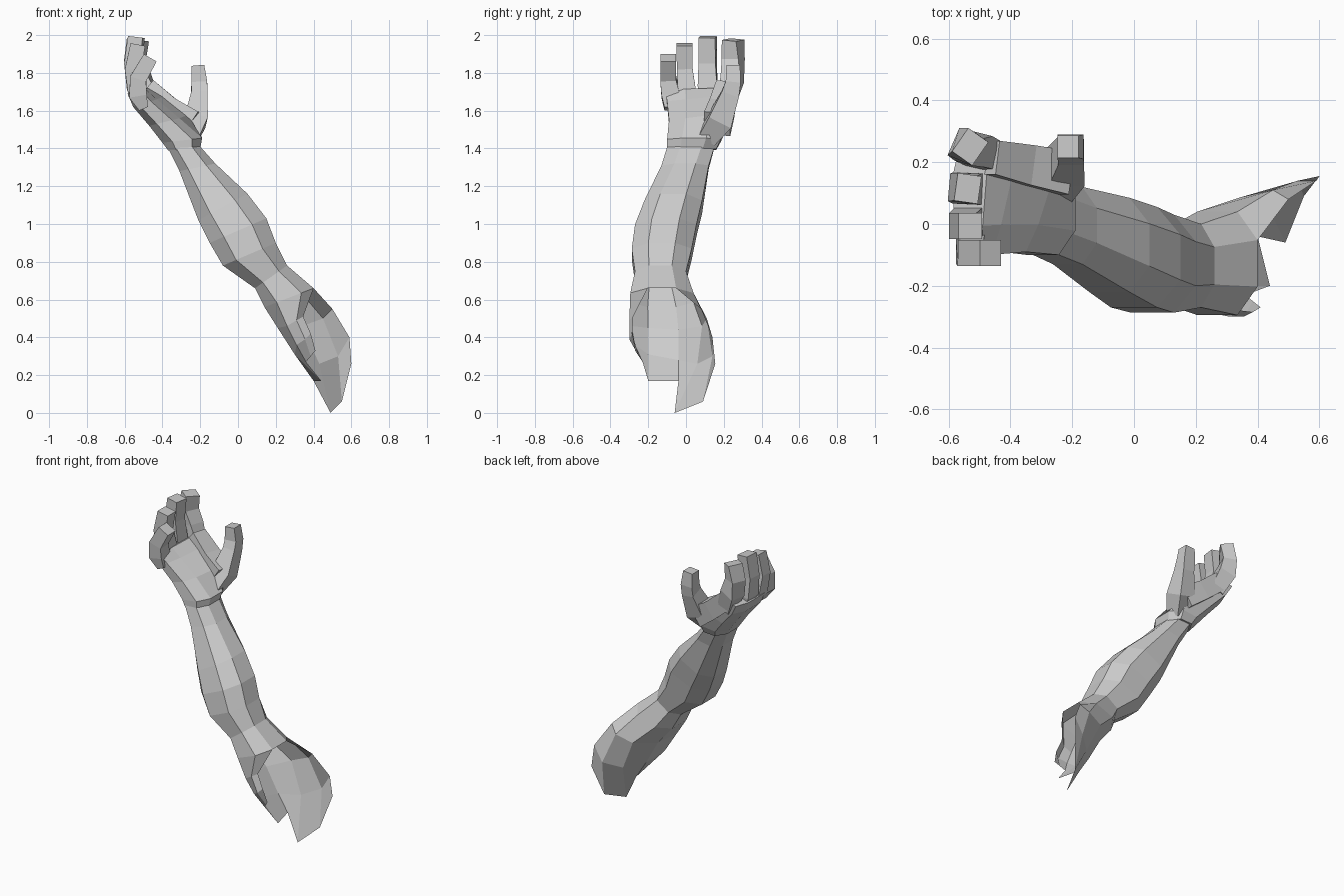
import bpy, bmesh, math
from mathutils import Vector, Matrix

OCT = [(1, -.45), (1, .45), (.5, 1), (-.5, 1), (-1, .45), (-1, -.45), (-.5, -1), (.5, -1)]


def ring(lx, lz, rx, rz, y0, y1, lift=0):
    """Octagon section between an outer (l) and inner (r) side point, y0..y1 wide.
    lift raises the inner side towards y1 (the thumb side)."""
    cx, cz, cy = (lx + rx) / 2, (lz + rz) / 2, (y0 + y1) / 2
    out = []
    for a, b in OCT:
        k = lift * max(b, 0) if a > 0 else 0
        out.append((cx + a * (rx - lx) / 2 + k, cy + b * (y1 - y0) / 2,
                    cz + a * (rz - lz) / 2 + k * .4))
    return out


def loft(name, rows, closed=True, caps=(False, False)):
    bm = bmesh.new()
    vs = [[bm.verts.new(p) for p in r] for r in rows]
    n = len(rows[0])
    for a, b in zip(vs, vs[1:]):
        for i in range(n if closed else n - 1):
            j = (i + 1) % n
            bm.faces.new((a[i], a[j], b[j], b[i]))
    if caps[0]:
        bm.faces.new(vs[0][::-1])
    if caps[1]:
        bm.faces.new(vs[-1])
    bmesh.ops.recalc_face_normals(bm, faces=bm.faces)
    me = bpy.data.meshes.new(name)
    bm.to_mesh(me)
    bm.free()
    ob = bpy.data.objects.new(name, me)
    bpy.context.collection.objects.link(ob)
    return ob


def digit(name, stations, twist=0):
    """Four-sided tube; each station is x, y, z, half thickness, half width."""
    pts = [Vector(s[:3]) for s in stations]
    rows = []
    for i, (x, y, z, t, w) in enumerate(stations):
        d = (pts[min(i + 1, len(pts) - 1)] - pts[max(i - 1, 0)]).normalized()
        side = (Vector((0, 1, 0)) - d * d.y).normalized()
        side = Matrix.Rotation(math.radians(twist) * i / (len(pts) - 1), 3, d) @ side
        up = side.cross(d)
        rows.append([pts[i] + up * a * t + side * b * w
                     for a, b in ((1, -1), (1, 1), (-1, 1), (-1, -1))])
    return loft(name, rows, caps=(True, True))


# Forearm from wrist to elbow
elbow = ring(.14, .56, .40, .66, -.295, .04)
loft("forearm", [
    ring(-.37, 1.40, -.20, 1.41, -.10, .15),
    ring(-.31, 1.28, -.12, 1.32, -.13, .12),
    ring(-.21, 1.02, .05, 1.16, -.22, .085),
    ring(-.15, .90, .15, 1.03, -.27, .055),
    ring(-.08, .78, .20, .90, -.287, .03),
    ring(.09, .66, .26, .78, -.27, .0),
    elbow], caps=(True, False))

# Upper arm: open, torn shell running from front rim round the outside to back rim
loft("upper_arm", [
    [elbow[i] for i in (0, 7, 6, 5, 4, 3, 2, 1)],
    [(.345, -.28, .51), (.31, -.30, .49), (.26, -.29, .46), (.21, -.20, .45),
     (.24, -.04, .44), (.34, .085, .46), (.45, .11, .50), (.50, .08, .55)],
    [(.385, -.285, .42), (.355, -.30, .39), (.31, -.27, .36), (.30, -.20, .31),
     (.33, -.04, .28), (.43, .06, .26), (.53, .14, .30), (.59, .14, .40)],
    [(.41, -.27, .33), (.385, -.25, .30), (.36, -.23, .27), (.44, -.20, .17),
     (.40, -.04, .17), (.49, -.06, .0), (.55, .09, .06), (.60, .155, .26)]],
    closed=False)

# Palm with wrist band, its inner side swelling towards the thumb
loft("palm", [
    ring(-.37, 1.39, -.20, 1.40, -.10, .16),
    ring(-.40, 1.43, -.19, 1.455, -.10, .185),
    ring(-.47, 1.52, -.31, 1.56, -.09, .225, .10),
    ring(-.555, 1.62, -.43, 1.66, -.10, .255, .08),
    ring(-.585, 1.69, -.49, 1.715, -.11, .27, .03)], caps=(True, True))

# Thumb and the fleshy web joining it to the index finger
digit("thumb", [(-.26, .11, 1.46, .05, .05), (-.225, .18, 1.55, .06, .065),
                (-.205, .235, 1.69, .042, .047), (-.205, .25, 1.75, .042, .04),
                (-.213, .25, 1.84, .034, .036)])
digit("thumb_web", [(-.24, .165, 1.53, .07, .07), (-.36, .19, 1.61, .06, .065),
                    (-.48, .215, 1.71, .06, .055)])

# Fingers, rooted inside the palm and curling upward
digit("index_finger", [(-.46, .215, 1.65, .045, .045), (-.52, .245, 1.77, .055, .052),
                       (-.545, .25, 1.87, .043, .048), (-.53, .25, 1.975, .04, .046)], -35)
for name, y, w, path in (
        ("middle_finger", .115, .045, ((-.50, 1.62), (-.54, 1.72), (-.555, 1.85), (-.538, 1.99))),
        ("ring_finger", .005, .042, ((-.50, 1.61), (-.535, 1.69), (-.555, 1.82), (-.53, 1.95))),
        ("little_finger", -.082, .042, ((-.50, 1.61), (-.53, 1.68), (-.528, 1.77), (-.465, 1.88)))):
    digit(name, [(x, y - (.012 * (i > 1) if y < .1 else 0), z,
                  (.025, .047, .044, .039)[i], w + (-.01, .006, 0, 0)[i])
                 for i, (x, z) in enumerate(path)], -8 if y > .1 else 0)
